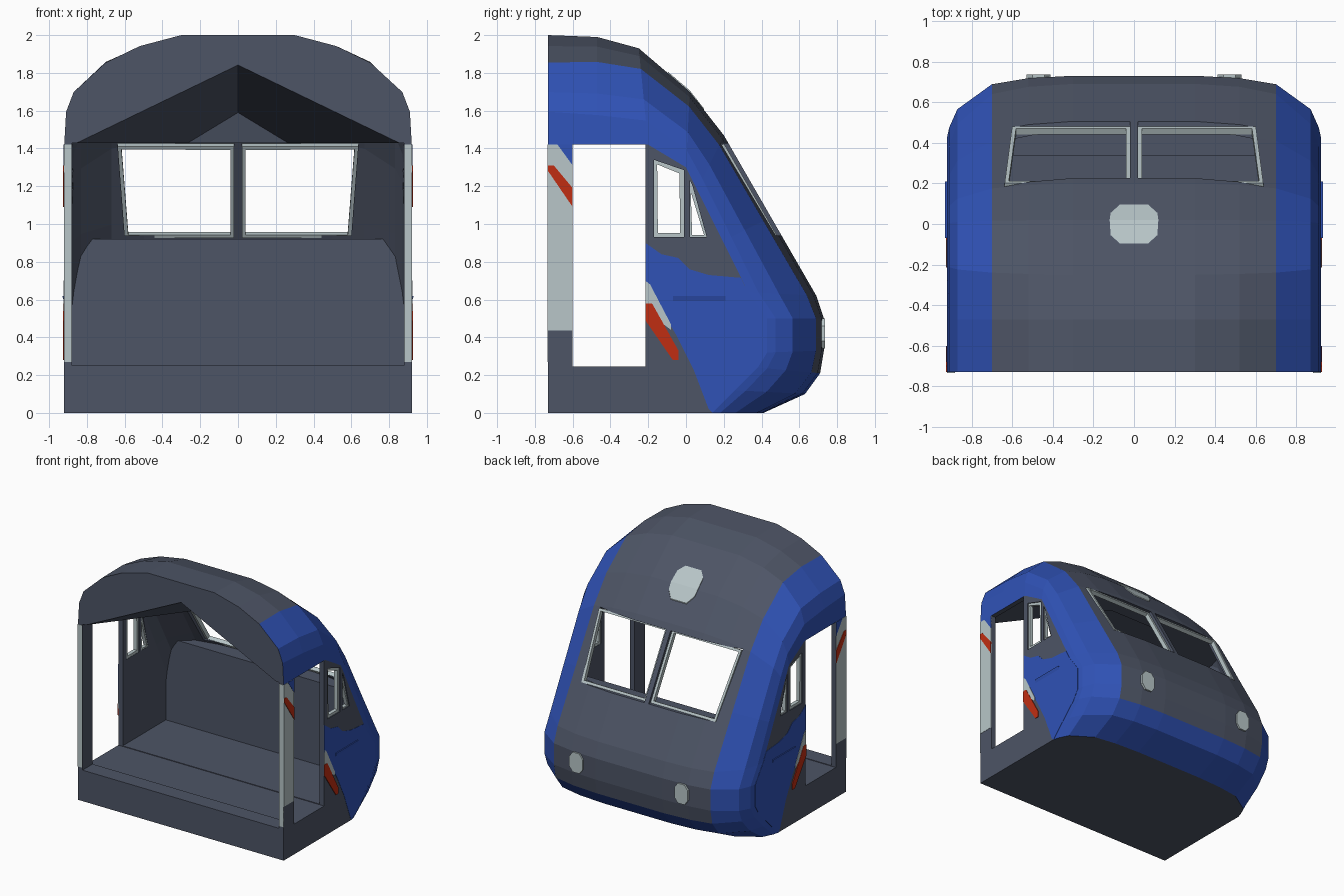
import bpy, bmesh
from mathutils import Vector

if "Cube" in bpy.data.objects:
    bpy.data.objects.remove(bpy.data.objects["Cube"])


def material(name, rgb):
    m = bpy.data.materials.new(name)
    m.diffuse_color = (*rgb, 1)
    m.use_nodes = True
    m.node_tree.nodes["Principled BSDF"].inputs["Base Color"].default_value = m.diffuse_color
    return m


SLATE = material("slate", (0.075, 0.09, 0.132))
BLUE = material("blue", (0.029, 0.085, 0.47))
PALE = material("pale_grey", (0.48, 0.565, 0.58))
RED = material("red", (0.53, 0.027, 0.006))


def finish(name, bm, *mats):
    bmesh.ops.recalc_face_normals(bm, faces=bm.faces[:])
    me = bpy.data.meshes.new(name)
    bm.to_mesh(me)
    bm.free()
    for m in mats:
        me.materials.append(m)
    ob = bpy.data.objects.new(name, me)
    bpy.context.collection.objects.link(ob)
    return ob


def prism(name, pts, axis, a, b, mat=SLATE):
    """Extrude a 2D outline along x (points are y, z) or y (points are x, z)."""
    bm = bmesh.new()
    at = (lambda p, d: (d, p[0], p[1])) if axis == 'x' else (lambda p, d: (p[0], d, p[1]))
    ra = [bm.verts.new(at(p, a)) for p in pts]
    rb = [bm.verts.new(at(p, b)) for p in pts]
    bm.faces.new(ra)
    bm.faces.new(rb)
    for i in range(len(pts)):
        j = (i + 1) % len(pts)
        bm.faces.new((ra[i], ra[j], rb[j], rb[i]))
    return finish(name, bm, mat)


def frame(name, pts, width, depth):
    """Rectangular-section frame around a 3D outline."""
    bm = bmesh.new()
    f = bm.faces.new([bm.verts.new(p) for p in pts])
    bm.normal_update()
    bmesh.ops.inset_individual(bm, faces=[f], thickness=width)
    bmesh.ops.delete(bm, geom=[f], context='FACES_ONLY')
    ext = bmesh.ops.extrude_face_region(bm, geom=bm.faces[:], use_keep_orig=True)
    bmesh.ops.translate(bm, vec=depth, verts=[g for g in ext['geom'] if isinstance(g, bmesh.types.BMVert)])
    return finish(name, bm, PALE)


def boolean(ob, cutter, op='DIFFERENCE'):
    mod = ob.modifiers.new("cut", 'BOOLEAN')
    mod.object, mod.operation, mod.solver = cutter, op, 'EXACT'
    bpy.context.view_layer.objects.active = ob
    bpy.ops.object.modifier_apply(modifier=mod.name)
    bpy.data.objects.remove(cutter)


# Side silhouette on the centre line, and the matching edge of the flat side wall
CENTRE = [(-.73, 2), (-.47, 1.99), (-.25, 1.93), (.02, 1.70), (.20, 1.47), (.45, 1.036), (.69, .62),
          (.73, .50), (.73, .33), (.71, .21), (.63, .10), (.41, 0)]
WALL = [(-.73, 1.42), (-.47, 1.42), (-.20, 1.42), (0, 1.30), (.06, 1.18), (.195, .91), (.33, .64),
        (.43, .50), (.43, .32), (.38, .24), (.26, .12), (.14, 0)]
XS = [.30, .52, .70, .87, .91, .92]
ROOF = [0, .10, .25, .52, .70, 1]      # how far each column drops at the roof
NOSE = [0, .04, .14, .55, .85, 1]      # and at the nose


def loft(name, inset):
    bm = bmesh.new()
    rows = []
    for i, (p, q) in enumerate(zip(CENTRE, WALL)):
        w = min(i / 6, 1)
        half = []
        for x, r, n in zip(XS, ROOF, NOSE):
            f = r + (n - r) * w
            half.append((x * (.92 - inset) / .92, p[0] + (q[0] - p[0]) * f - inset,
                         p[1] + (q[1] - p[1]) * f - inset * .5))
        rows.append([bm.verts.new((-x, y, z)) for x, y, z in reversed(half)] +
                    [bm.verts.new(v) for v in half])
    n = len(rows[0])
    for i in range(len(rows) - 1):
        for k in range(n - 1):
            fc = bm.faces.new((rows[i][k], rows[i][k + 1], rows[i + 1][k + 1], rows[i + 1][k]))
            # blue sides and chin
            if k < 3 or k >= n - 4 or i >= 9:
                fc.material_index = 1
    base_l, base_r = [bm.verts.new((s * (.92 - inset), -.73 - inset, -inset * .5)) for s in (-1, 1)]
    bm.faces.new([r[0] for r in rows] + [base_l])
    bm.faces.new([r[-1] for r in rows] + [base_r])
    bm.faces.new(rows[0] + [base_r, base_l])
    bm.faces.new(rows[-1] + [base_r, base_l])
    return finish(name, bm, SLATE, BLUE)


# Cab shell with hollow interior, floor, front bulkhead and dashboard ledge
shell = loft("cab_shell", 0)
cavity = loft("cavity_cutter", .04)
for p in cavity.data.polygons:
    p.material_index = 0
room = prism("room", [(-.9, .25), (.335, .25), (.335, .92), (.9, .92), (.9, 1.43), (-.9, 1.43)], 'x', -1.1, 1.1)
boolean(cavity, room, 'INTERSECT')
boolean(shell, cavity)

# Ridged ceiling tapering toward the windscreen
bm = bmesh.new()
a = [bm.verts.new(v) for v in ((-.88, -.74, 1.42), (.88, -.74, 1.42), (0, -.74, 1.845))]
b = [bm.verts.new(v) for v in ((-.28, .04, 1.42), (.28, .04, 1.42), (0, .0, 1.59))]
bm.faces.new(a)
bm.faces.new(b)
for i in range(3):
    j = (i + 1) % 3
    bm.faces.new((a[i], a[j], b[j], b[i]))
boolean(shell, finish("ceiling_cutter", bm, SLATE))

# Door openings and side windows go through both walls
PANES = [[(-.17, .93), (-.01, .93), (-.01, 1.285), (-.17, 1.34)],
         [(.02, .93), (.11, .93), (.035, 1.20), (.02, 1.235)]]
boolean(shell, prism("door_cutter", [(-.6, .245), (-.215, .245), (-.215, 1.42), (-.6, 1.42)], 'x', -1.2, 1.2))
for pane in PANES:
    boolean(shell, prism("window_cutter", pane, 'x', -1.2, 1.2))

# Painted side panels, as thin plates (y, z)
PANELS = [
    ("blue_side_panel", BLUE, .922, [(-.215, .90), (-.13, .84), (-.04, .82), (.02, .76), (.12, .73), (.29, .715),
                                     (.33, .64), (.43, .50), (.43, .32), (.38, .24), (.26, .12), (.14, 0),
                                     (.12, .02), (.04, .23), (-.05, .41), (-.215, .68)]),
    ("pale_stripe", PALE, .924, [(-.215, .70), (-.19, .68), (-.08, .47), (-.08, .44), (-.215, .54)]),
    ("red_stripe", RED, .926, [(-.215, .58), (-.18, .58), (-.04, .33), (-.04, .28), (-.07, .28), (-.215, .49)]),
    ("rear_post_panel", PALE, .922, [(-.73, .435), (-.6, .435), (-.6, 1.42), (-.73, 1.42)]),
    ("rear_post_blue", BLUE, .924, [(-.68, 1.42), (-.6, 1.42), (-.6, 1.31)]),
    ("rear_post_red", RED, .926, [(-.73, 1.31), (-.70, 1.31), (-.6, 1.19), (-.6, 1.09), (-.73, 1.28)]),
]


def slope_y(z):
    return .20 + (1.47 - z) * .577


for s, side in ((1, "right"), (-1, "left")):
    # windscreen half: opening and recessed frame
    screen = [(s * .02, .94), (s * .60, .94), (s * .637, 1.425), (s * .02, 1.425)]
    boolean(shell, prism("screen_cutter", screen, 'y', .1, .9))
    frame(side + "_windscreen_frame", [(x, slope_y(z) - .025, z) for x, z in screen], .028, Vector((0, -.03, -.015)))
    # side window frames
    for k, pane in enumerate(PANES):
        frame(f"{side}_window_frame_{k}", [(s * .912, y, z) for y, z in pane], (.03, .018)[k], Vector((-s * .03, 0, 0)))
    for name, mat, x, pts in PANELS:
        prism(f"{side}_{name}", pts, 'x', s * .917, s * x, mat)
    # pale end of the rear post
    prism(side + "_rear_post_end", [(s * .882, .27), (s * .92, .27), (s * .92, 1.42), (s * .882, 1.42)],
          'y', -.733, -.728, PALE)
    # small grip under the window
    grip = prism(side + "_grip", [(-.07, .588), (.21, .588), (.21, .618), (-.07, .618)], 'x', s * .917, s * .93, BLUE)
    for v in grip.data.vertices:
        if abs(v.co.x) > .92 and v.co.z < .6:
            v.co.x = s * .921
    # headlamps
    lamp = [(s * .47 + dx, .42 + dz) for dx, dz in ((-.06, -.04), (-.03, -.08), (.03, -.08), (.06, -.04),
                                                   (.06, .04), (.03, .08), (-.03, .08), (-.06, .04))]
    prism(side + "_headlamp", lamp, 'y', .70, .735, PALE)

# Roof lamp following the bend of the roof
bm = bmesh.new()
strip = []
for y, w in ((-.095, .07), (-.055, .115), (.02, .12), (.055, .115), (.095, .07)):
    z = 1.70 - (y - .02) * (.852 if y < .02 else 1.278) + .007
    strip.append([bm.verts.new((-w, y, z)), bm.verts.new((w, y, z))])
for a, b in zip(strip, strip[1:]):
    bm.faces.new((a[0], a[1], b[1], b[0]))
ext = bmesh.ops.extrude_face_region(bm, geom=bm.faces[:], use_keep_orig=True)
bmesh.ops.translate(bm, vec=(0, 0, -.009), verts=[g for g in ext['geom'] if isinstance(g, bmesh.types.BMVert)])
finish("roof_lamp", bm, PALE)
